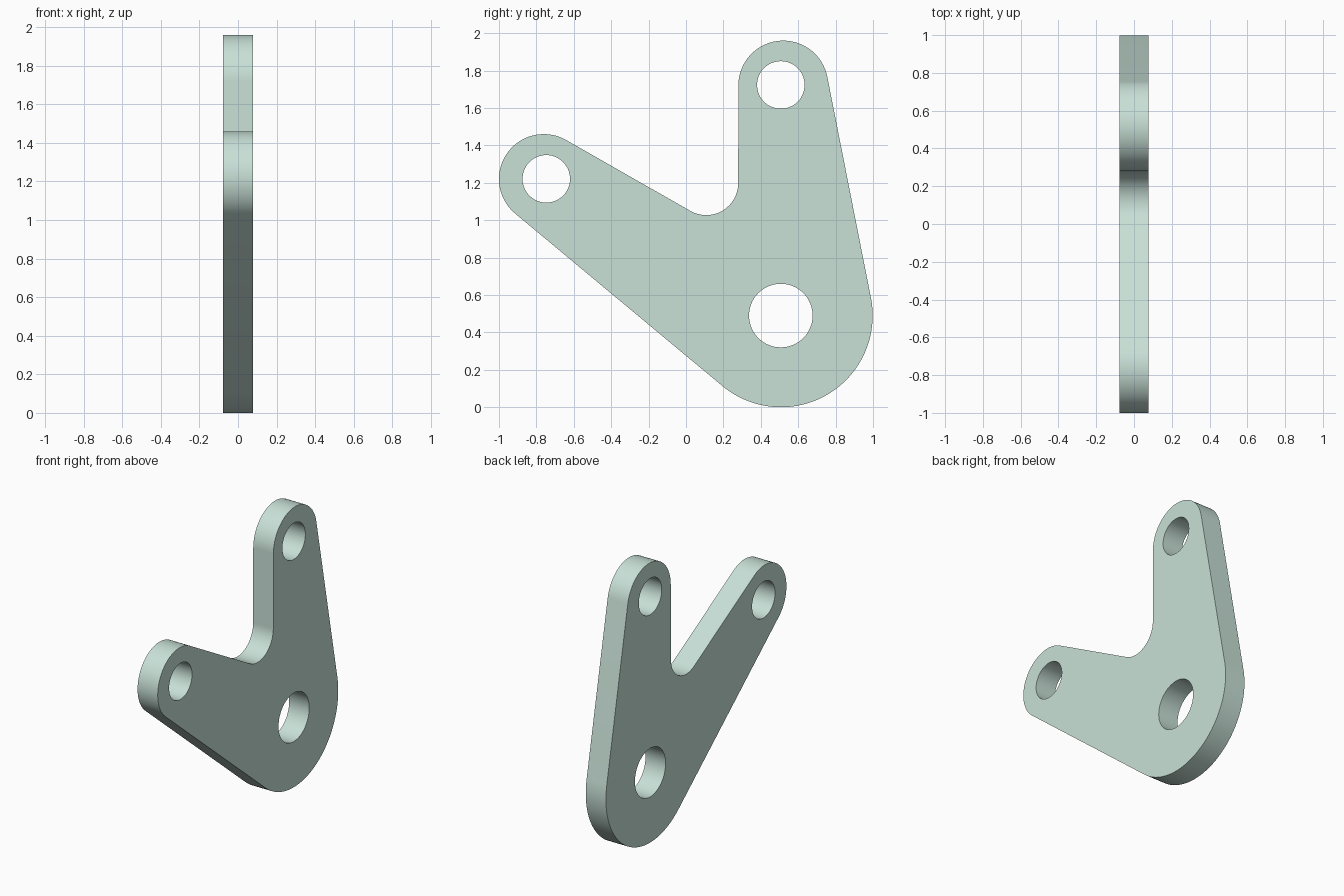
import bpy, bmesh
from math import cos, sin, radians, pi

if "Cube" in bpy.data.objects:
    bpy.data.objects.remove(bpy.data.objects["Cube"])

HALF = 0.078  # half the plate thickness


def arc(cx, cy, r, start, end, n):
    """Points on an arc, angles in degrees."""
    angles = [radians(start + (end - start) * i / n) for i in range(n + 1)]
    return [(cx + r * cos(a), cy + r * sin(a)) for a in angles]


def add_loop(curve, points):
    spline = curve.splines.new('POLY')
    spline.points.add(len(points) - 1)
    for p, (x, y) in zip(spline.points, points):
        p.co = (x, y, 0, 1)
    spline.use_cyclic_u = True


curve = bpy.data.curves.new("bellcrank_plate", 'CURVE')
curve.dimensions = '2D'
curve.fill_mode = 'BOTH'
curve.extrude = HALF

# Outline: pivot end, upper arm end, inner fillet, side arm end
outline = (arc(0.508, 0.49, 0.49, -129.7, 11.3, 48)
           + arc(0.52, 1.72, 0.24, 11.3, 180, 48)
           + arc(0.108, 1.198, 0.171, 0, -120, 32)
           + arc(-0.76, 1.22, 0.24, 60, 230.3, 48))
add_loop(curve, outline)

# Pivot hole and two arm holes
for cx, cy, r in [(0.507, 0.49, 0.17), (0.507, 1.723, 0.127), (-0.747, 1.221, 0.127)]:
    add_loop(curve, arc(cx, cy, r, 0, 360, 64)[:-1])

# Stand the profile up in the side plane and turn it into a mesh
plate = bpy.data.objects.new("bellcrank_plate", curve)
bpy.context.collection.objects.link(plate)
plate.rotation_euler = (pi / 2, 0, pi / 2)
bpy.context.view_layer.objects.active = plate
plate.select_set(True)
bpy.ops.object.convert(target='MESH')
plate = bpy.context.object
bpy.ops.object.transform_apply(rotation=True)

# Weld caps to walls
bm = bmesh.new()
bm.from_mesh(plate.data)
bmesh.ops.remove_doubles(bm, verts=bm.verts, dist=1e-5)
bmesh.ops.recalc_face_normals(bm, faces=bm.faces)
bm.to_mesh(plate.data)
bm.free()
bpy.ops.object.shade_smooth_by_angle(angle=radians(30))

# Pale green finish
mat = bpy.data.materials.new("pale_green")
mat.diffuse_color = (0.58, 0.75, 0.68, 1)
mat.use_nodes = True
mat.node_tree.nodes["Principled BSDF"].inputs["Base Color"].default_value = mat.diffuse_color
plate.data.materials.clear()
plate.data.materials.append(mat)
